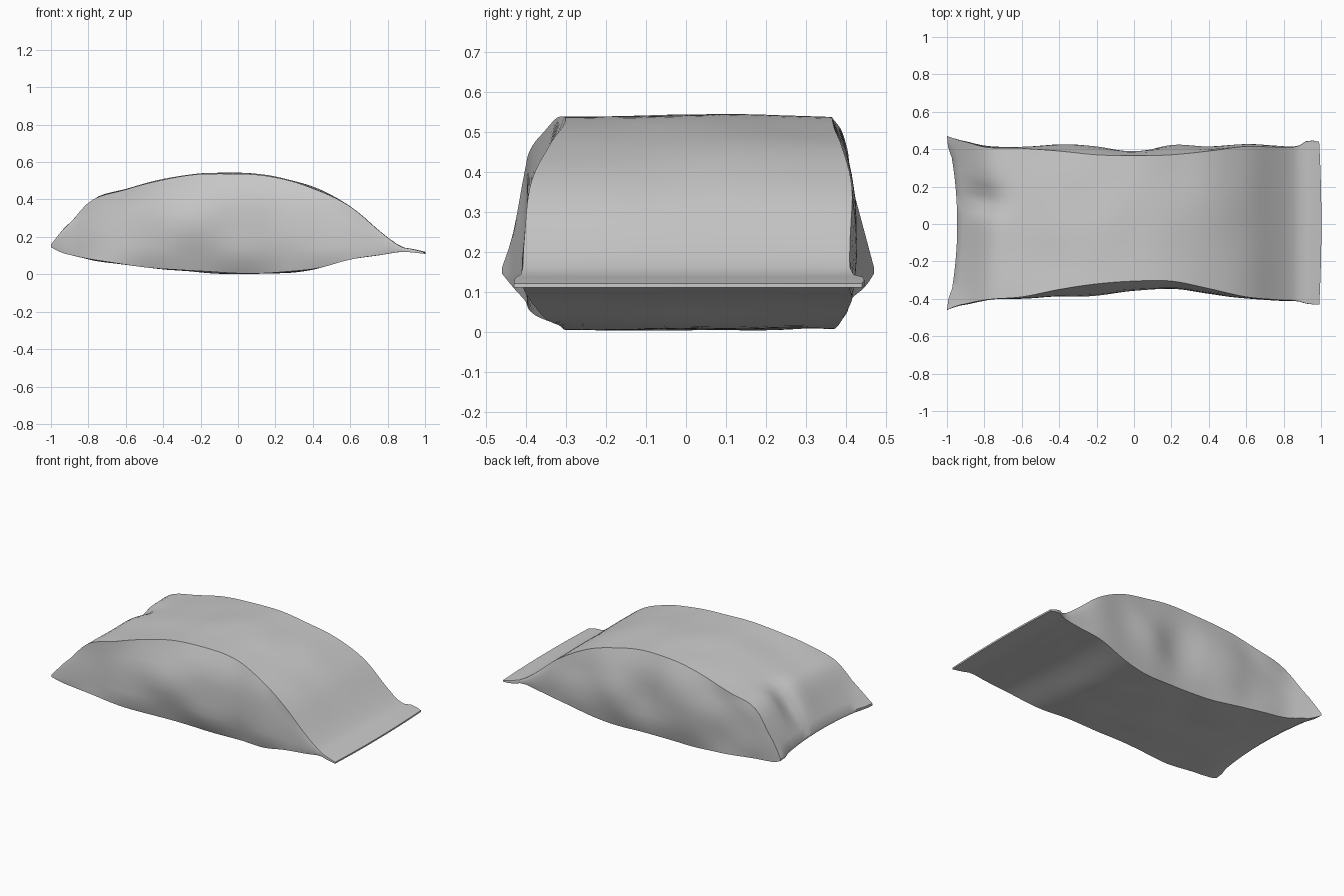
import bpy
import bmesh
import math
from mathutils import Vector, noise

default_cube = bpy.data.objects.get("Cube")
if default_cube:
    bpy.data.objects.remove(default_cube, do_unlink=True)


def flat_material(name, colour):
    mat = bpy.data.materials.new(name)
    mat.use_nodes = True
    mat.diffuse_color = colour
    mat.node_tree.nodes["Principled BSDF"].inputs["Base Color"].default_value = colour
    return mat


# Stations along the bag: x, top z, bottom z,
# front seam y, front bulge y, back seam y, back bulge y
STATIONS = [
    (-0.99, .16, .145, -.46, -.46, .47, .47),
    (-0.93, .235, .115, -.435, -.437, .45, .452),
    (-0.79, .39, .08, -.405, -.41, .41, .422),
    (-0.6, .45, .055, -.39, -.402, .405, .412),
    (-0.4, .50, .03, -.35, -.39, .39, .418),
    (-0.2, .53, .015, -.32, -.378, .37, .41),
    (0.0, .535, .006, -.305, -.36, .365, .388),
    (0.2, .515, .007, -.305, -.35, .37, .418),
    (0.4, .46, .03, -.345, -.375, .39, .41),
    (0.6, .36, .08, -.39, -.40, .415, .425),
    (0.77, .22, .105, -.405, -.41, .41, .418),
    (0.87, .148, .12, -.41, -.412, .413, .415),
    (0.93, .135, .117, -.427, -.428, .445, .446),
    (0.99, .12, .11, -.43, -.43, .44, .44),
]


def sample(x):
    """Catmull-Rom style blend of the station values at x."""
    last = len(STATIONS) - 1
    i = 0
    while i < last - 1 and x > STATIONS[i + 1][0]:
        i += 1
    before, a, b, after = (STATIONS[min(max(k, 0), last)] for k in range(i - 1, i + 3))
    span = b[0] - a[0]
    t = (x - a[0]) / span
    values = []
    for k in range(1, len(a)):
        slope_a = (b[k] - before[k]) / (b[0] - before[0]) * span
        slope_b = (after[k] - a[k]) / (after[0] - a[0]) * span
        values.append((2 * t**3 - 3 * t**2 + 1) * a[k] + (t**3 - 2 * t**2 + t) * slope_a
                      + (3 * t**2 - 2 * t**3) * b[k] + (t**3 - t**2) * slope_b)
    return values


ACROSS = 16   # columns over the top and bottom panels
UP = 8        # rows up each side panel
LENGTH = 56   # rings along the bag


def ring(x):
    """Closed cross-section: bottom, back side, top, front side."""
    top, bottom, front, front_out, back, back_out = sample(x)
    height = top - bottom
    puff = min(height / 0.5, 1)
    points = []

    def panel(start, end, z, crown):
        for i in range(ACROSS):
            t = i / ACROSS
            points.append([x, start + (end - start) * t,
                           z + crown * puff * math.sin(math.pi * t)])

    def side(edge, out, rising):
        for i in range(UP):
            t = i / UP
            level = t if rising else 1 - t
            bulge = math.sin(math.pi * level) ** 0.7 if 0 < level < 1 else 0
            points.append([x, edge + (out - edge) * bulge, bottom + height * level])

    panel(front, back, bottom, -0.002)
    side(back, back_out, True)
    panel(back, front, top, 0.006)
    side(front, front_out, False)

    for p in points:
        y, level = p[1], (p[2] - bottom) / max(height, 0.01)
        # cloth wrinkles, fading out toward the thin ends
        wave = noise.noise(Vector((x * 4, y * 4, p[2] * 5)))
        if 0.1 < level < 0.9:
            p[1] += wave * 0.014 * puff
        else:
            p[2] += wave * 0.008 * puff
        # pinched dent beside the left-hand end
        if level > 0.9:
            p[2] -= 0.06 * math.exp(-((x + 0.82) / 0.1)**2 - ((y - 0.13) / 0.07)**2)
        # left end bows inward, right end bows outward
        middle = 1 - min(abs(y) / 0.44, 1)**2
        p[0] += 0.045 * middle * max(0, (-x - 0.75) / 0.24)
        p[0] += 0.012 * middle * max(0, (x - 0.8) / 0.19)
        if x < -0.9 and abs(y) > 0.4:
            p[0] -= 0.01
    return points


# Stuffed cloth bag
bm = bmesh.new()
rings = []
for step in range(LENGTH + 1):
    x = -0.99 + 1.98 * step / LENGTH
    rings.append([bm.verts.new(p) for p in ring(x)])

count = len(rings[0])
for a, b in zip(rings, rings[1:]):
    for i in range(count):
        j = (i + 1) % count
        bm.faces.new((a[i], a[j], b[j], b[i]))

# Flat seams closing both ends: stitch upper to lower edge
half = ACROSS + UP
for end in (rings[0], rings[-1]):
    for i in range(ACROSS):
        bm.faces.new((end[i], end[i + 1], end[half + ACROSS - 1 - i],
                      end[(half + ACROSS - i) % count]))
    for corner in (end[ACROSS:half + 1], end[half + ACROSS:] + [end[0]]):
        bm.faces.new(corner)

bmesh.ops.recalc_face_normals(bm, faces=bm.faces[:])
mesh = bpy.data.meshes.new("stuffed_bag")
bm.to_mesh(mesh)
bm.free()

bag = bpy.data.objects.new("stuffed_bag", mesh)
bpy.context.collection.objects.link(bag)
mesh.materials.append(flat_material("grey_cloth", (0.6, 0.6, 0.6, 1)))

bpy.ops.object.select_all(action="DESELECT")
bag.select_set(True)
bpy.context.view_layer.objects.active = bag
bpy.ops.object.shade_smooth_by_angle(angle=math.radians(35))
